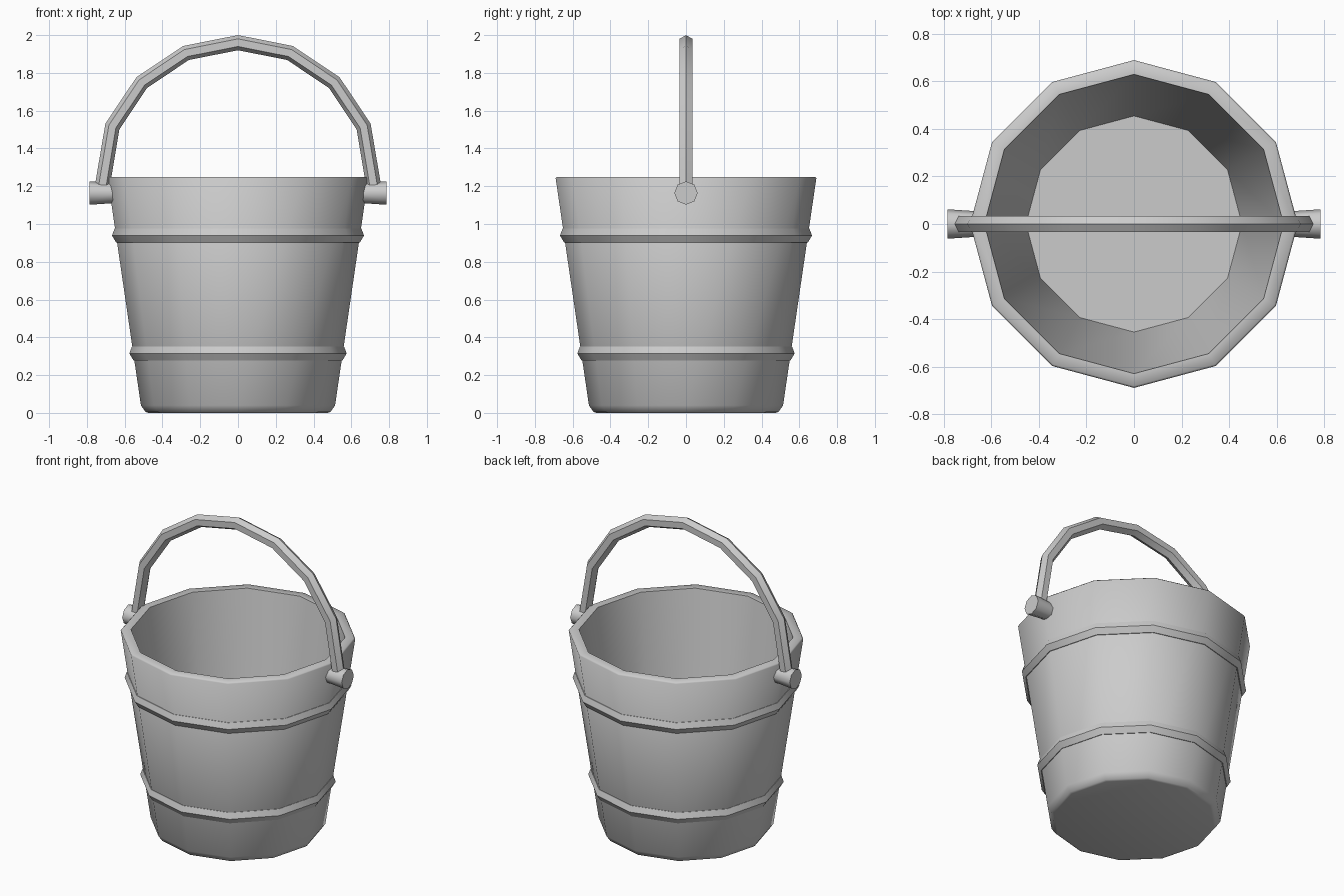
import bpy, bmesh
from math import sin, cos, pi, radians
from mathutils import Vector

if "Cube" in bpy.data.objects:
    bpy.data.objects.remove(bpy.data.objects["Cube"])


def make_object(name, rings, closed=False, angle=40):
    """Skin a list of equal-length vertex rings; cap the ends or close the loop."""
    bm = bmesh.new()
    vs = [[bm.verts.new(p) for p in ring] for ring in rings]
    n = len(vs[0])
    pairs = list(zip(vs, vs[1:]))
    if closed:
        pairs.append((vs[-1], vs[0]))
    else:
        bm.faces.new(vs[0])
        bm.faces.new(vs[-1])
    for a, b in pairs:
        for i in range(n):
            j = (i + 1) % n
            bm.faces.new((a[i], a[j], b[j], b[i]))
    bmesh.ops.recalc_face_normals(bm, faces=bm.faces)
    mesh = bpy.data.meshes.new(name)
    bm.to_mesh(mesh)
    bm.free()
    obj = bpy.data.objects.new(name, mesh)
    bpy.context.collection.objects.link(obj)
    bpy.ops.object.select_all(action='DESELECT')
    obj.select_set(True)
    bpy.context.view_layer.objects.active = obj
    bpy.ops.object.shade_smooth_by_angle(angle=radians(angle))
    return obj


def circle(r, z, n=12):
    return [(r * cos(2 * pi * i / n), r * sin(2 * pi * i / n), z) for i in range(n)]


# Pail: bevelled foot, tapered outer wall, rim, inner wall and floor
pail = [(0.475, 0.0), (0.49, 0.005), (0.514, 0.04), (0.69, 1.242), (0.682, 1.25),
        (0.63, 1.25), (0.455, 0.06)]
make_object("pail", [circle(r, z) for r, z in pail], angle=60)


# Hoops: ridged bands set into the wall
def hoop(name, z, r):
    profile = [(r - 0.05, z - 0.036), (r - 0.022, z - 0.036), (r, z),
               (r - 0.013, z + 0.037), (r - 0.05, z + 0.037)]
    make_object(name, [circle(a, b) for a, b in profile], closed=True)


hoop("lower_hoop", 0.314, 0.575)
hoop("upper_hoop", 0.938, 0.667)

# Pins: tapered eight-sided pegs on both sides
for side, name in ((1, "right_pin"), (-1, "left_pin")):
    rings = [[(side * x, r * cos(pi * i / 4), 1.164 + r * sin(pi * i / 4))
              for i in range(8)] for x, r in ((0.65, 0.053), (0.785, 0.062))]
    make_object(name, rings, angle=50)

# Handle: hexagonal bar swept over a half circle, ends sunk into the pins
rings = []
for k in range(9):
    a = pi * k / 8
    out = Vector((cos(a), 0, sin(a)))
    centre = Vector((0, 0, 1.24)) + out * 0.72
    if k in (0, 8):
        centre.z = 1.19
    rings.append([centre + out * 0.04 * cos(pi * i / 3)
                  + Vector((0, 0.04 * sin(pi * i / 3), 0)) for i in range(6)])
make_object("handle", rings)
